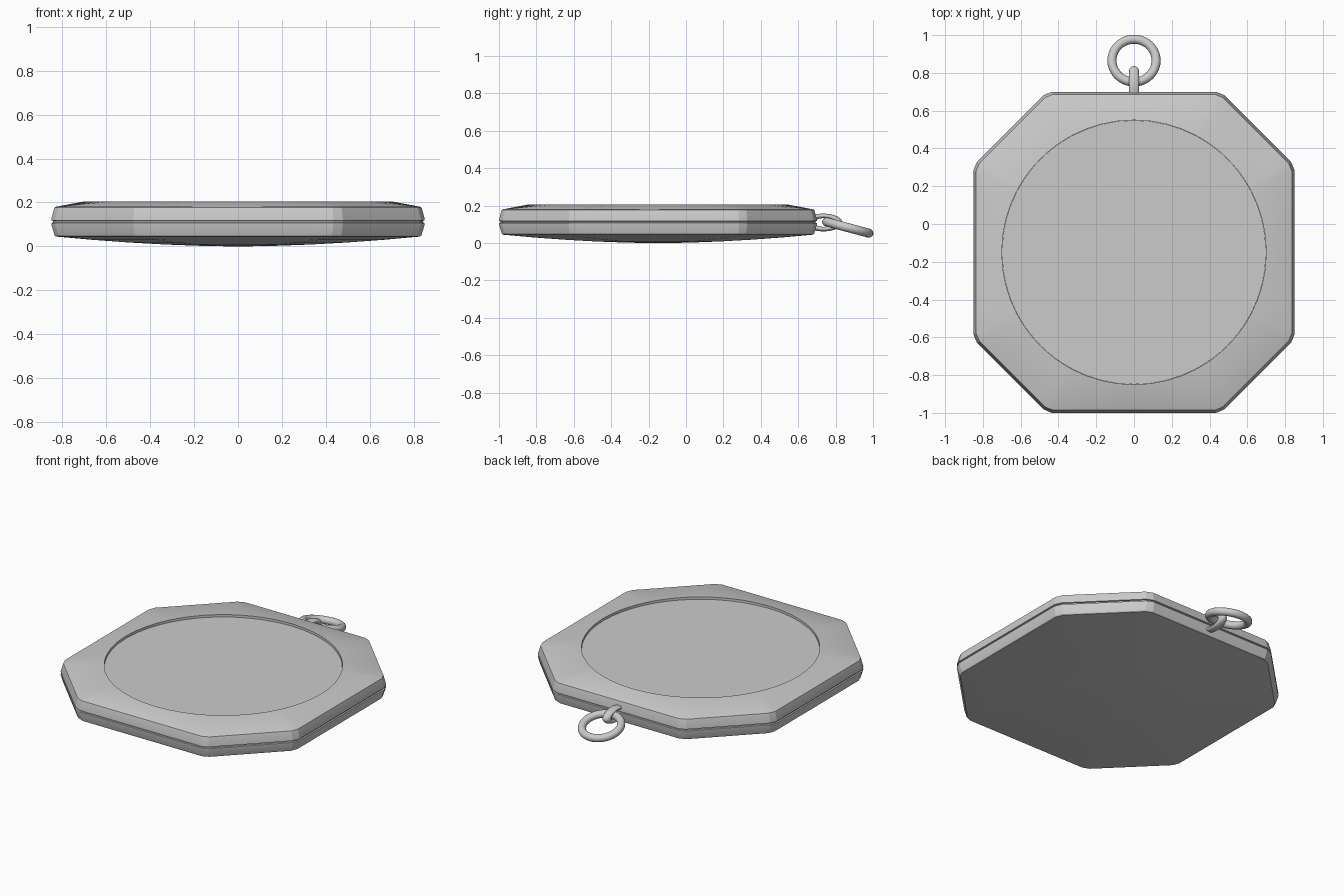
import bpy, bmesh
from math import sqrt, hypot, radians

if "Cube" in bpy.data.objects:
    bpy.data.objects.remove(bpy.data.objects["Cube"])

CY = -0.15          # centre of the case in y
SEG = 8             # subdivisions per long side


def octagon(a, scale=1.0, r=0.025):
    """Cut-corner square of half width a, corners slightly blunted, sides subdivided."""
    b = (0.926 - (0.85 - a)) * sqrt(2) - a
    base = [(a, -b), (a, b), (b, a), (-b, a), (-a, b), (-a, -b), (-b, -a), (b, -a)]
    pts = []
    for i in range(8):
        (x0, y0), (x1, y1) = base[i], base[(i + 1) % 8]
        t = r / hypot(x1 - x0, y1 - y0)
        for k in range(SEG + 1):
            f = t + (1 - 2 * t) * k / SEG
            pts.append(((x0 + (x1 - x0) * f) * scale, (y0 + (y1 - y0) * f) * scale))
    return pts


def circle(r):
    """Circle points at the same angles as the octagon points."""
    return [(x / hypot(x, y) * r, y / hypot(x, y) * r) for x, y in octagon(0.85)]


def loft(name, sections):
    """Skin a stack of (points, z) sections and cap both ends."""
    bm = bmesh.new()
    rings = [[bm.verts.new((x, y, z)) for x, y in pts] for pts, z in sections]
    for lo, hi in zip(rings, rings[1:]):
        n = len(lo)
        for i in range(n):
            j = (i + 1) % n
            bm.faces.new((lo[i], lo[j], hi[j], hi[i]))
    bm.faces.new(rings[0][::-1])
    bm.faces.new(rings[-1])
    bmesh.ops.recalc_face_normals(bm, faces=bm.faces)
    me = bpy.data.meshes.new(name)
    bm.to_mesh(me)
    bm.free()
    ob = bpy.data.objects.new(name, me)
    bpy.context.collection.objects.link(ob)
    ob.location.y = CY
    smooth(ob, 20)
    return ob


def smooth(ob, angle):
    bpy.ops.object.select_all(action='DESELECT')
    ob.select_set(True)
    bpy.context.view_layer.objects.active = ob
    bpy.ops.object.shade_smooth_by_angle(angle=radians(angle))


def torus(name, loc, rot, major, minor, scale=(1, 1, 1)):
    bpy.ops.mesh.primitive_torus_add(location=loc, rotation=rot, major_radius=major,
                                     minor_radius=minor, major_segments=40, minor_segments=16)
    ob = bpy.context.object
    ob.name = name
    ob.scale = scale
    smooth(ob, 60)
    return ob


# case: domed back, banded rim with a seam groove, sloped bezel, recessed well
back = [(octagon(0.83, s), 0.045 * s ** 1.8) for s in (0.05, 0.2, 0.4, 0.6, 0.8)]
rim = [(octagon(a), z) for a, z in (
    (0.83, 0.045), (0.835, 0.05), (0.85, 0.1), (0.85, 0.107), (0.842, 0.109), (0.842, 0.116),
    (0.85, 0.118), (0.85, 0.125), (0.836, 0.177), (0.827, 0.181))]
bezel = [(circle(0.7), 0.205), (circle(0.7), 0.18)]
loft("case", back + rim + bezel)

# flat disc set into the bezel
loft("face_disc", [(circle(0.699), 0.175), (circle(0.699), 0.19)])

# flattened loop standing in the yz plane, and the hanging ring through it
torus("hanger_loop", (0, 0.735, 0.11), (0, radians(90), 0), 0.075, 0.026, (0.47, 1, 1))
torus("hanging_ring", (0, 0.865, 0.083), (radians(-15), 0, 0), 0.117, 0.024)
